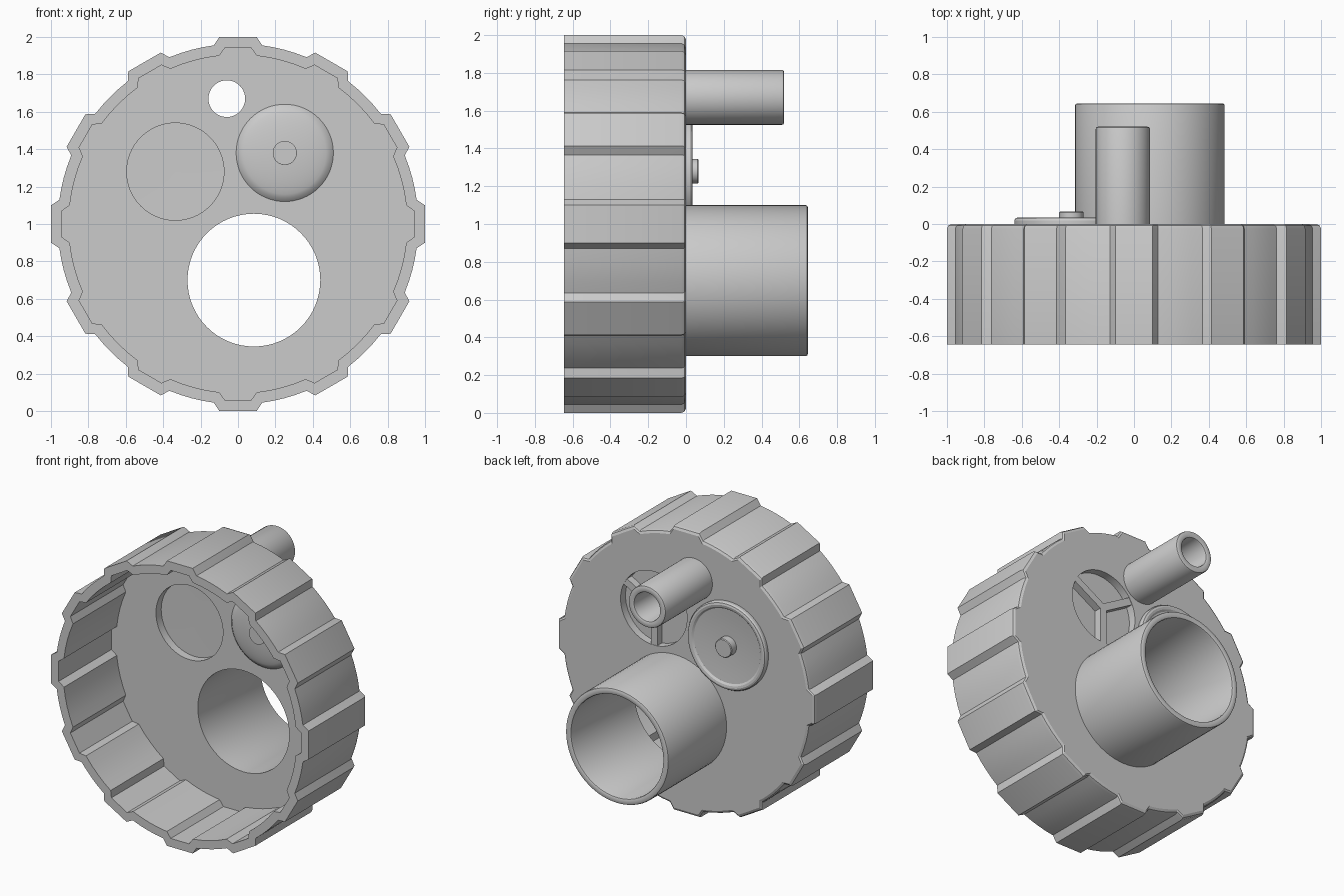
import bpy, bmesh, math
from mathutils import Matrix, Vector

cube = bpy.data.objects.get("Cube")
if cube:
    bpy.data.objects.remove(cube, do_unlink=True)

grey = bpy.data.materials.new("light_grey")
grey.use_nodes = True
grey.diffuse_color = (0.6, 0.6, 0.6, 1)
grey.node_tree.nodes["Principled BSDF"].inputs["Base Color"].default_value = (0.6, 0.6, 0.6, 1)


def finish(name, bm):
    bmesh.ops.recalc_face_normals(bm, faces=bm.faces)
    mesh = bpy.data.meshes.new(name)
    bm.to_mesh(mesh)
    bm.free()
    mesh.materials.append(grey)
    obj = bpy.data.objects.new(name, mesh)
    bpy.context.collection.objects.link(obj)
    return obj


def smooth(obj):
    bpy.ops.object.select_all(action='DESELECT')
    obj.select_set(True)
    bpy.context.view_layer.objects.active = obj
    bpy.ops.object.shade_smooth_by_angle(angle=math.radians(25))


def loft(name, loops, closed=False):
    """Skin matching loops; cap the ends, or join last to first."""
    bm = bmesh.new()
    rings = [[bm.verts.new(p) for p in loop] for loop in loops]
    pairs = list(zip(rings, rings[1:]))
    if closed:
        pairs.append((rings[-1], rings[0]))
    else:
        bm.faces.new(rings[0])
        bm.faces.new(rings[-1])
    for a, b in pairs:
        for i in range(len(a)):
            j = (i + 1) % len(a)
            bm.faces.new((a[i], a[j], b[j], b[i]))
    return finish(name, bm)


def lathe(name, x, z, profile, closed=False, sides=64):
    """Turn (radius, y) points about an axis along y."""
    angles = [math.tau * i / sides for i in range(sides)]
    return loft(name, [[(x + r * math.cos(a), y, z + r * math.sin(a)) for a in angles]
                       for r, y in profile], closed)


def toothed_loop(y, tip, root, tip_deg, root_deg, scale=1.0):
    """Outline with twelve flat teeth and arcs between them."""
    pts = []
    for tooth in range(12):
        steps = [(-tip_deg, tip), (tip_deg, tip)]
        steps += [(root_deg + (30 - 2 * root_deg) * k / 4, root) for k in range(5)]
        for deg, r in steps:
            a = math.radians(tooth * 30 + deg)
            pts.append((scale * r * math.cos(a), y, 1 + scale * r * math.sin(a)))
    return pts


# Toothed cap, rounded at the back and open at the front
FRONT, PLATE = -0.645, -0.06
OUTER = (1.005, 0.964, 5.7, 7.7)
INNER = (0.943, 0.905, 4.3, 6.4)
cap = loft("toothed_cap", [toothed_loop(y, *OUTER, scale=s) for y, s in
                           ((FRONT, 1), (-0.025, 1), (-0.008, 0.993), (0, 0.977))])

BIG, SMALL = (0.085, 0.70), (-0.06, 1.67)
OUTLET, INLET = (-0.335, 1.28), (0.25, 1.38)
cutters = [loft("cavity_cutter", [toothed_loop(y, *INNER) for y in (-0.8, PLATE)])]
for (x, z), r in ((BIG, 0.355), (SMALL, 0.098), (OUTLET, 0.26), (INLET, 0.258)):
    cutters.append(lathe("hole_cutter", x, z, [(r, -0.2), (r, 0.2)]))

bpy.context.view_layer.objects.active = cap
for cutter in cutters:
    cutter.hide_render = True
    mod = cap.modifiers.new("cut", 'BOOLEAN')
    mod.operation, mod.solver, mod.object = 'DIFFERENCE', 'EXACT', cutter
    bpy.ops.object.modifier_apply(modifier=mod.name)
    bpy.data.objects.remove(cutter, do_unlink=True)
smooth(cap)


# Two rear tubes with rounded ends
def tube(name, centre, outer, inner, end):
    e = 0.012
    smooth(lathe(name, *centre, [
        (inner, -0.02), (outer, -0.02), (outer, end - e), (outer - e * 0.3, end - e * 0.3),
        (outer - e, end), (inner + e, end), (inner + e * 0.3, end - e * 0.3),
        (inner, end - e)], closed=True))


tube("large_tube", BIG, 0.40, 0.355, 0.645)
tube("small_tube", SMALL, 0.145, 0.098, 0.52)

# Rear valve disc: rounded rim, shallow dish and centre knob
smooth(lathe("rear_valve_disc", *OUTLET, [
    (0.002, 0), (0.305, -0.002), (0.305, 0.02), (0.298, 0.031), (0.285, 0.035),
    (0.270, 0.032), (0.258, 0.022), (0.20, 0.017), (0.13, 0.013), (0.065, 0.011),
    (0.065, 0.062), (0.06, 0.067), (0.002, 0.067)]))

# Front valve disc: shallow dome with a centre knob
dome = [(0.26 * math.cos(t), PLATE - 0.05 * math.sin(t))
        for t in (math.acos(1 - 0.075 * k) for k in range(11))]
smooth(lathe("front_valve_disc", *INLET, [(0.002, PLATE + 0.005), (0.26, PLATE + 0.005)] + dome
             + [(0.064, PLATE - 0.049), (0.064, PLATE - 0.085), (0.002, PLATE - 0.085)]))

# Three spokes across the open valve hole
bm = bmesh.new()
for deg in (30, 150, 270):
    m = (Matrix.Translation(Vector((INLET[0], -0.03, INLET[1])))
         @ Matrix.Rotation(-math.radians(deg), 4, 'Y')
         @ Matrix.Translation(Vector((0.13, 0, 0)))
         @ Matrix.Diagonal((0.27, 0.054, 0.05, 1)))
    bmesh.ops.create_cube(bm, size=1, matrix=m)
finish("valve_spokes", bm)
